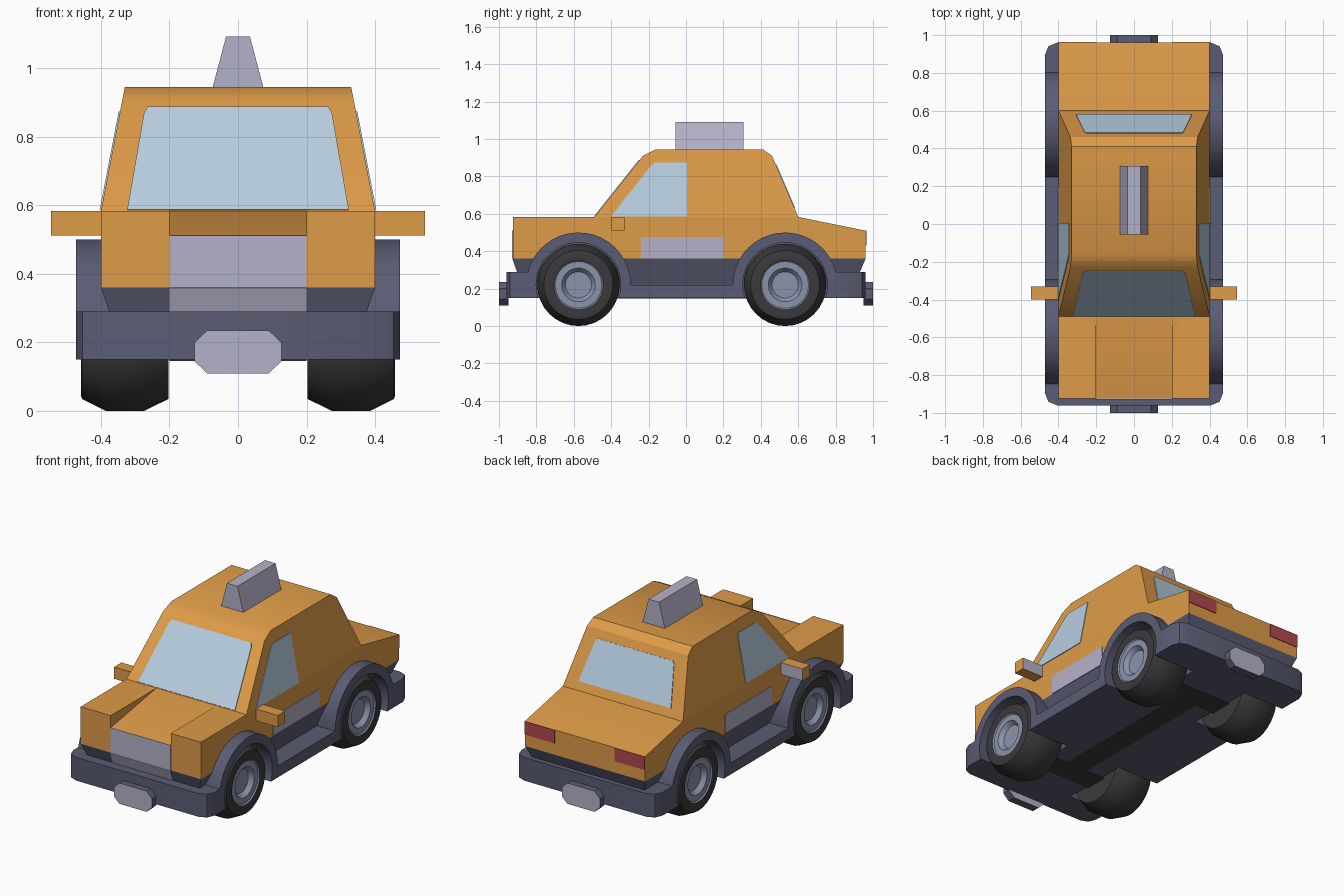
import bpy, bmesh, math
from mathutils import Vector

if "Cube" in bpy.data.objects:
    bpy.data.objects.remove(bpy.data.objects["Cube"])


def material(name, *rgb):
    m = bpy.data.materials.new(name)
    lin = [((c / 255 + 0.055) / 1.055) ** 2.4 for c in rgb]
    m.diffuse_color = (*lin, 1)
    m.use_nodes = True
    m.node_tree.nodes["Principled BSDF"].inputs["Base Color"].default_value = m.diffuse_color
    return m


ORANGE = material("orange paint", 222, 155, 72)
SLATE = material("slate trim", 90, 92, 115)
SILVER = material("pale silver", 180, 178, 200)
GLASS = material("pale blue glass", 182, 205, 224)
RUBBER = material("black rubber", 58, 58, 60)
HUB = material("hub metal", 140, 148, 172)
RED = material("red lamp", 176, 72, 78)

AXLES = (-0.575, 0.53)
AXLE_Z = 0.22


def make(name, bm, mats, rule=None):
    bmesh.ops.recalc_face_normals(bm, faces=bm.faces)
    bm.normal_update()
    if rule:
        for f in bm.faces:
            f.material_index = rule(f)
    me = bpy.data.meshes.new(name)
    bm.to_mesh(me)
    bm.free()
    for m in mats:
        me.materials.append(m)
    ob = bpy.data.objects.new(name, me)
    bpy.context.collection.objects.link(ob)
    return ob


def prism(lower, upper):
    """Solid between two matching outlines."""
    bm = bmesh.new()
    a = [bm.verts.new(p) for p in lower]
    b = [bm.verts.new(p) for p in upper]
    n = len(a)
    bm.faces.new(a[::-1])
    bm.faces.new(b)
    for i in range(n):
        j = (i + 1) % n
        bm.faces.new((a[i], a[j], b[j], b[i]))
    return bm


def side_profile(pts, half):
    """Extrude a (y, z) outline across the car; half(z) gives half width."""
    return prism([(-half(z), y, z) for y, z in pts], [(half(z), y, z) for y, z in pts])


def rect(x, y0, y1, z, x0=None):
    x0 = -x if x0 is None else x0
    return [(x0, y0, z), (x, y0, z), (x, y1, z), (x0, y1, z)]


def plate(name, pts, mat, t=0.004):
    """Thin panel lying on a surface, thickened away from the car centre."""
    p = [Vector(q) for q in pts]
    n = (p[1] - p[0]).cross(p[2] - p[0]).normalized()
    if n.dot(p[0] - Vector((0, 0, 0.5))) < 0:
        n = -n
    return make(name, prism(p, [q + n * t for q in p]), [mat])


def lathe(profile, side, y, segs=32):
    """Revolve (radius, x) points round an axle."""
    bm = bmesh.new()
    rings = []
    for k in range(segs):
        a = 2 * math.pi * k / segs
        rings.append([bm.verts.new((side * x, y + r * math.cos(a), AXLE_Z + r * math.sin(a)))
                      for r, x in profile])
    for k in range(segs):
        a, b = rings[k], rings[(k + 1) % segs]
        for i in range(len(profile) - 1):
            bm.faces.new((a[i], a[i + 1], b[i + 1], b[i]))
    bmesh.ops.remove_doubles(bm, verts=bm.verts, dist=1e-5)
    return bm


def cut(ob, cutter):
    mod = ob.modifiers.new("cut", "BOOLEAN")
    mod.operation, mod.solver, mod.object = "DIFFERENCE", "EXACT", cutter
    bpy.context.view_layer.objects.active = ob
    bpy.ops.object.modifier_apply(modifier=mod.name)
    bpy.data.objects.remove(cutter)


def cut_wheel_wells(ob, r):
    for y in AXLES:
        for s in (-1, 1):
            cut(ob, make("well_cutter", lathe([(0, 0.19), (r, 0.19), (r, 0.6), (0, 0.6)], s, y, 48), []))


# Chassis: bumpers, sills and round fender flares in one outline
def arch(c, a0, a1, r=0.28, n=18):
    return [(c + r * math.cos(a0 + (a1 - a0) * i / n), AXLE_Z + r * math.sin(a0 + (a1 - a0) * i / n))
            for i in range(n + 1)]


d = math.asin(0.07 / 0.28)
outline = [(-0.96, 0.15), (0.96, 0.15), (0.96, 0.29)]
outline += arch(AXLES[1], d, math.pi) + arch(AXLES[0], 0, math.pi - d) + [(-0.96, 0.29)]
bm = side_profile(outline, lambda z: 0.472)
corners = [e for e in bm.edges
           if all(abs(v.co.x) > 0.47 and abs(v.co.y) > 0.95 for v in e.verts)
           and abs(e.verts[0].co.z - e.verts[1].co.z) > 0.1]
bmesh.ops.bevel(bm, geom=corners, offset=0.065, segments=2, profile=0.5, affect="EDGES")
chassis = make("chassis", bm, [SLATE])
cut_wheel_wells(chassis, 0.226)

# Tapered dark skirt under the painted body
make("body_skirt", prism(rect(0.343, -0.868, 0.892, 0.2), rect(0.4, -0.925, 0.96, 0.36)), [SLATE])

# Painted lower body with the sunken hood centre
body = make("lower_body", side_profile([(-0.925, 0.36), (0.96, 0.36), (0.96, 0.51), (0.6, 0.583),
                                        (-0.925, 0.583)], lambda z: 0.4), [ORANGE])
cut(body, make("hood_cutter", side_profile([(-0.49, 0.583), (-0.49, 0.7), (-1.0, 0.7), (-1.0, 0.498)],
                                           lambda z: 0.2), []))
cut_wheel_wells(body, 0.25)


# Cabin
def cabin_x(z):
    return 0.4 - (z - 0.583) * 0.193


make("cabin", side_profile([(-0.49, 0.583), (-0.23, 0.91), (-0.16, 0.945), (0.41, 0.945),
                            (0.46, 0.91), (0.6, 0.583)], cabin_x), [ORANGE])


# Windows
def glass_strip(name, half_pts, y_at):
    pts = [(x, y_at(z), z) for x, z in half_pts]
    pts += [(-x, y, z) for x, y, z in pts[::-1]]
    plate(name, pts, GLASS)


glass_strip("windshield", [(0.323, 0.586), (0.274, 0.868), (0.263, 0.886)],
            lambda z: -0.49 + (z - 0.583) * 0.26 / 0.327)
glass_strip("rear_window", [(0.308, 0.63), (0.262, 0.85), (0.252, 0.863)],
            lambda z: 0.6 - (z - 0.583) * 0.14 / 0.327)
for s, tag in ((-1, "left"), (1, "right")):
    win = [(-0.4, 0.586), (-0.185, 0.86), (-0.165, 0.873), (0.005, 0.873), (0.005, 0.586)]
    plate(tag + "_side_window", [(s * cabin_x(z), y, z) for y, z in win], GLASS)
    # Door stripe and tail lamp
    plate(tag + "_door_stripe", [(s * 0.4, y, z) for y, z in
                                 ((-0.24, 0.36), (0.2, 0.36), (0.2, 0.475), (-0.24, 0.475))], SILVER)
    plate(tag + "_tail_lamp", [(s * x, 0.96, z) for x, z in
                               ((0.2, 0.43), (0.4, 0.43), (0.4, 0.51), (0.2, 0.51))], RED)
    # Wing mirror with silver rear face
    x0, x1 = sorted((s * 0.39, s * 0.545))
    make(tag + "_wing_mirror", prism(rect(x1, -0.4, -0.33, 0.512, x0), rect(x1, -0.4, -0.33, 0.583, x0)),
         [ORANGE, SILVER], lambda f: int(f.normal.y > 0.9))

# Grille, folding under with the skirt
plate("grille", [(-0.2, -0.925, 0.36), (0.2, -0.925, 0.36), (0.2, -0.925, 0.512), (-0.2, -0.925, 0.512)], SILVER)
plate("lower_grille", [(-0.2, -0.9, 0.29), (0.2, -0.9, 0.29), (0.2, -0.925, 0.36), (-0.2, -0.925, 0.36)], SILVER)

# Roof sign
make("roof_sign", prism(rect(0.075, -0.055, 0.307, 0.94), rect(0.035, -0.055, 0.307, 1.092)), [SILVER])

# Bumper plates: clipped rectangles with a pale face
octagon = [(sx * x, 0.1725 + sz * z) for sx, sz, x, z in
           ((1, -1, 0.09, 0.0625), (1, -1, 0.127, 0.027), (1, 1, 0.127, 0.027), (1, 1, 0.09, 0.0625),
            (-1, 1, 0.09, 0.0625), (-1, 1, 0.127, 0.027), (-1, -1, 0.127, 0.027), (-1, -1, 0.09, 0.0625))]
for s, tag in ((-1, "front"), (1, "rear")):
    make(tag + "_bumper_plate", prism([(x, s * 0.95, z) for x, z in octagon], [(x, s, z) for x, z in octagon]),
         [SLATE, SILVER], lambda f: int(abs(f.normal.y) > 0.9))

# Wheels: tyre with chamfered tread and a dished hub
wheel = [(0, 0.203), (0.185, 0.203), (0.22, 0.275), (0.22, 0.385), (0.185, 0.455), (0.175, 0.458),
         (0.132, 0.455), (0.125, 0.448), (0.09, 0.448), (0.07, 0.422), (0, 0.422)]
for y, end in zip(AXLES, ("front", "rear")):
    for s, tag in ((-1, "left"), (1, "right")):
        def is_hub(f, y=y):
            r = max(math.hypot(v.co.y - y, v.co.z - AXLE_Z) for v in f.verts)
            return int(r < 0.14 and abs(f.calc_center_median().x) > 0.3)
        make(f"{end}_{tag}_wheel", lathe(wheel, s, y), [RUBBER, HUB], is_hub)
    # Axle strip on the underside
    plate(end + "_axle", rect(0.2, y - 0.07, y + 0.07, 0.15), RUBBER)
plate("drive_shaft", rect(0.07, AXLES[0] + 0.07, AXLES[1] - 0.07, 0.15), RUBBER)

# Smooth gentle curves, keep hard edges
bpy.ops.object.select_all(action="SELECT")
bpy.context.view_layer.objects.active = chassis
bpy.ops.object.shade_smooth_by_angle(angle=math.radians(30))
